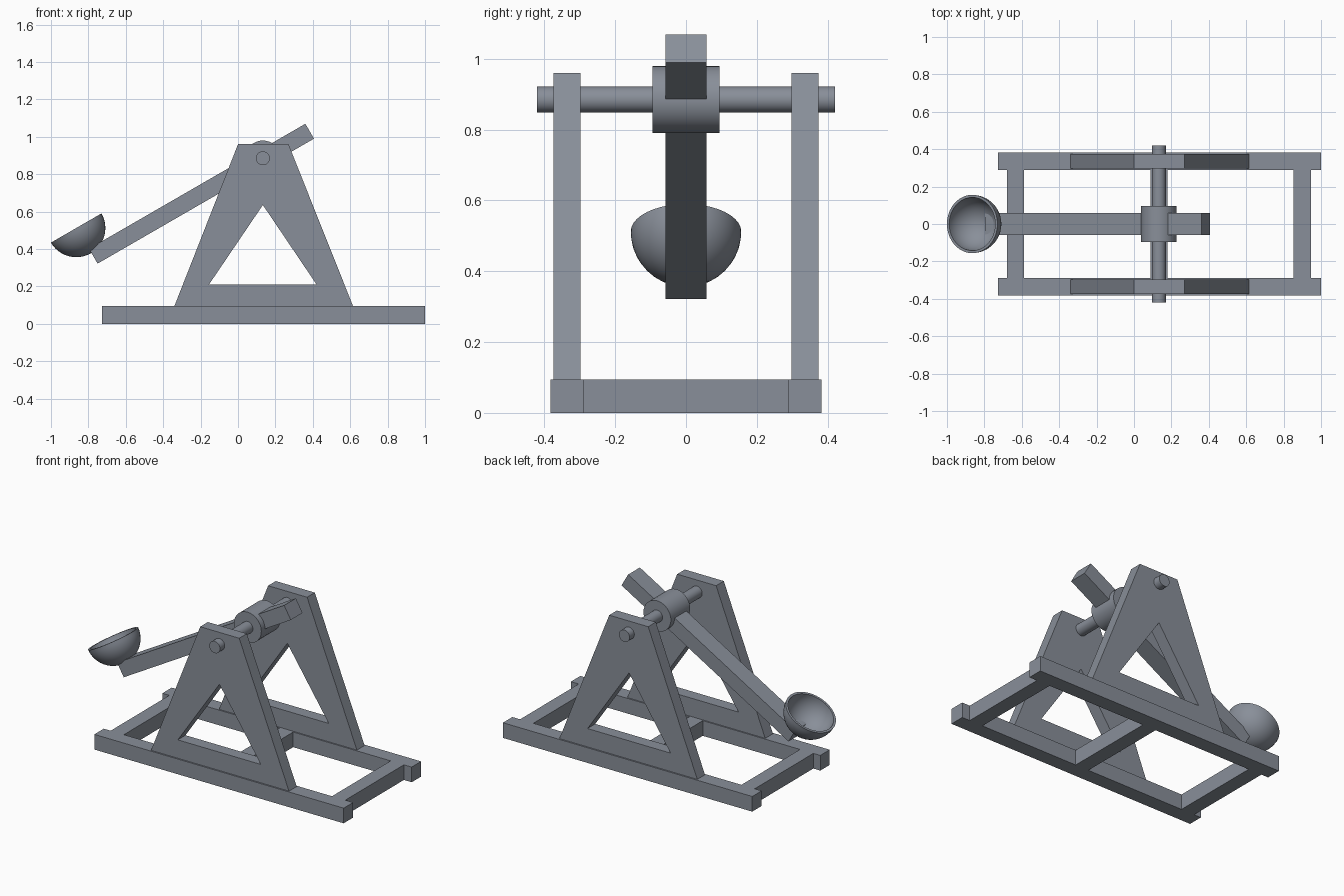
import bpy, bmesh, math
from mathutils import Matrix, Vector

default = bpy.data.objects.get("Cube")
if default:
    bpy.data.objects.remove(default, do_unlink=True)

GREY = (0.25, 0.275, 0.32, 1)
grey = bpy.data.materials.new("slate grey")
grey.use_nodes = True
grey.diffuse_color = GREY
grey.node_tree.nodes["Principled BSDF"].inputs["Base Color"].default_value = GREY

PIVOT = Vector((0.133, 0, 0.885))
TILT = math.radians(-30)


def finish(name, bm, smooth=False):
    bmesh.ops.recalc_face_normals(bm, faces=bm.faces)
    mesh = bpy.data.meshes.new(name)
    bm.to_mesh(mesh)
    bm.free()
    mesh.materials.append(grey)
    obj = bpy.data.objects.new(name, mesh)
    bpy.context.collection.objects.link(obj)
    if smooth:
        bpy.ops.object.select_all(action="DESELECT")
        obj.select_set(True)
        bpy.context.view_layer.objects.active = obj
        bpy.ops.object.shade_smooth_by_angle(angle=math.radians(35))
    return obj


def box(name, low, high, matrix=Matrix()):
    low, high = Vector(low), Vector(high)
    bm = bmesh.new()
    place = matrix @ Matrix.Translation((low + high) / 2) @ Matrix.Diagonal((*(high - low), 1))
    bmesh.ops.create_cube(bm, size=1, matrix=place)
    return finish(name, bm)


def cross_cylinder(name, radius, length):
    bm = bmesh.new()
    place = Matrix.Translation(PIVOT) @ Matrix.Rotation(math.pi / 2, 4, "X")
    bmesh.ops.create_cone(bm, cap_ends=True, segments=32, radius1=radius,
                          radius2=radius, depth=length, matrix=place)
    return finish(name, bm, True)


def side_frame(name, y0, y1):
    # Tapered plate with a triangular window: three quads ringed around the hole
    outer = [(-0.34, 0.095), (0.615, 0.095), (0.27, 0.96), (0, 0.96)]
    hole = [(-0.155, 0.21), (0.42, 0.21), (0.133, 0.635)]
    bm = bmesh.new()
    o = [bm.verts.new((x, y0, z)) for x, z in outer]
    h = [bm.verts.new((x, y0, z)) for x, z in hole]
    plate = [bm.faces.new(f) for f in ((o[0], o[1], h[1], h[0]), (o[1], o[2], h[2], h[1]),
                                       (o[2], o[3], h[2]), (o[3], o[0], h[0], h[2]))]
    made = bmesh.ops.extrude_face_region(bm, geom=plate, use_keep_orig=True)["geom"]
    bmesh.ops.translate(bm, vec=(0, y1 - y0, 0),
                        verts=[v for v in made if isinstance(v, bmesh.types.BMVert)])
    return finish(name, bm)


# Base rails and A-frames
for side, s in (("left", 1), ("right", -1)):
    label = "back" if s > 0 else "front"
    ys = sorted((s * 0.29, s * 0.383))
    box(label + "_rail", (-0.727, ys[0], 0), (1, ys[1], 0.095))
    side_frame(label + "_frame", *sorted((s * 0.298, s * 0.374)))

# Cross beams between the rails
for name, x in (("cup_end", -0.633), ("middle", 0.133), ("far_end", 0.9)):
    box(name + "_beam", (x - 0.046, -0.29, 0), (x + 0.046, 0.29, 0.095))

# Axle and hub
cross_cylinder("axle", 0.037, 0.842)
cross_cylinder("hub", 0.095, 0.19)

# Throwing arm, tilted about the axle
tilted = Matrix.Translation(PIVOT) @ Matrix.Rotation(TILT, 4, "Y")
box("throwing_arm", (-1.047, -0.058, -0.046), (0.289, 0.058, 0.046), tilted)

# Cup: half-circle wall profile spun around its own axis
bm = bmesh.new()
steps = 12
angles = [math.pi / 2 * i / steps for i in range(steps + 1)]
profile = [(0.156, a) for a in angles] + [(0.142, a) for a in reversed(angles)]
verts = [bm.verts.new((r * math.cos(a), 0, -r * math.sin(a))) for r, a in profile]
edges = [bm.edges.new(pair) for pair in zip(verts, verts[1:] + verts[:1])
         if not (pair[0] is verts[steps])]
bmesh.ops.spin(bm, geom=verts + edges, cent=(0, 0, 0), axis=(0, 0, 1),
               angle=2 * math.pi, steps=40, use_duplicate=False)
bmesh.ops.remove_doubles(bm, verts=bm.verts, dist=0.0005)
bm.transform(Matrix.Translation((-0.865, 0, 0.512)) @ Matrix.Rotation(TILT, 4, "Y"))
finish("cup", bm, True)
